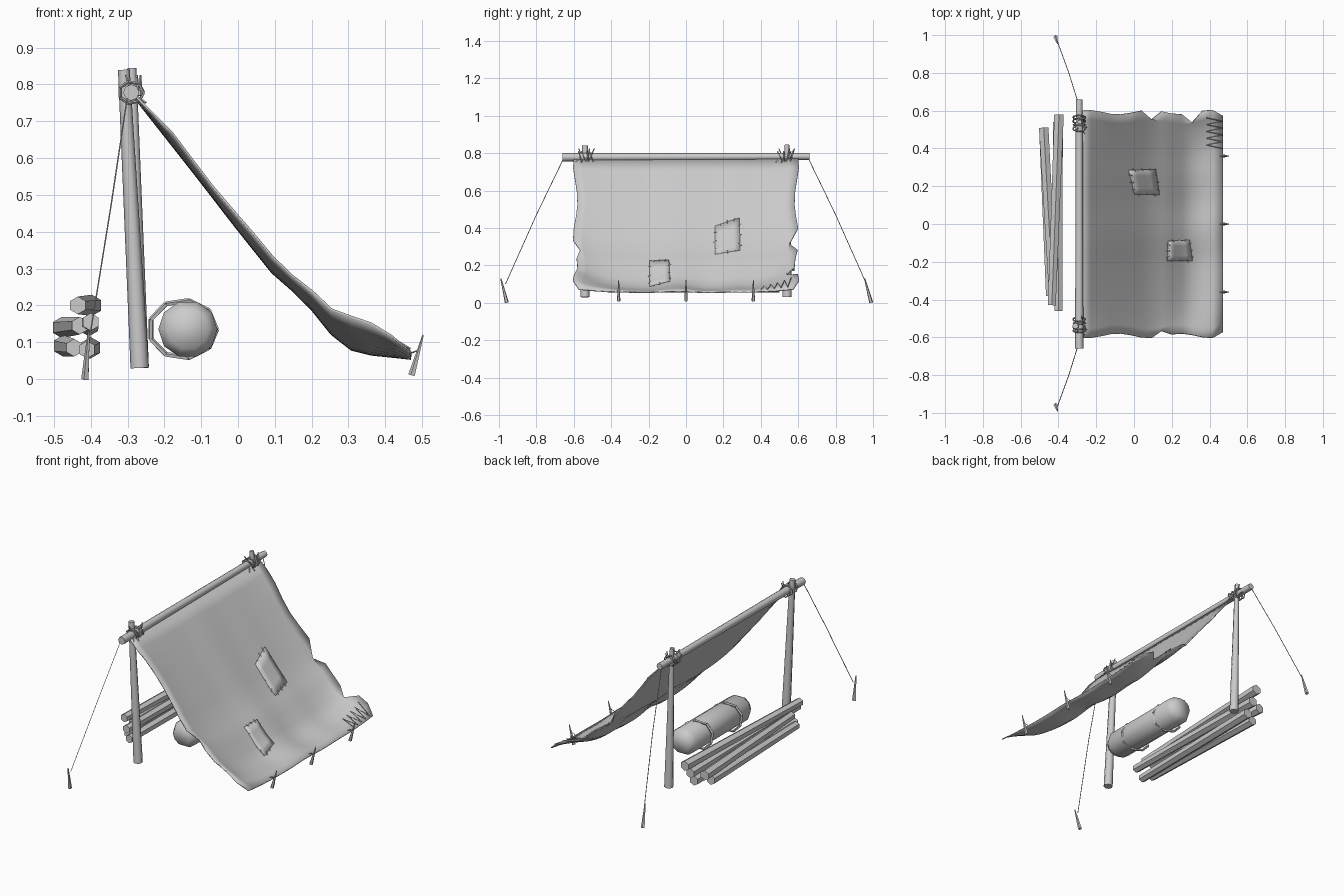
import bpy, bmesh, math, random
from mathutils import Vector

if "Cube" in bpy.data.objects:
    bpy.data.objects.remove(bpy.data.objects["Cube"])
random.seed(4)


def finish(name, bm, angle=40):
    bmesh.ops.recalc_face_normals(bm, faces=bm.faces)
    me = bpy.data.meshes.new(name)
    bm.to_mesh(me)
    bm.free()
    ob = bpy.data.objects.new(name, me)
    bpy.context.collection.objects.link(ob)
    bpy.ops.object.select_all(action='DESELECT')
    ob.select_set(True)
    bpy.context.view_layer.objects.active = ob
    bpy.ops.object.shade_smooth_by_angle(angle=math.radians(angle))
    return ob


def add_rod(bm, p, q, r1, r2=None, n=8):
    p, q = Vector(p), Vector(q)
    d = q - p
    m = d.to_track_quat('Z', 'Y').to_matrix().to_4x4()
    m.translation = (p + q) / 2
    bmesh.ops.create_cone(bm, cap_ends=True, segments=n, radius1=r1,
                          radius2=r1 if r2 is None else r2, depth=d.length, matrix=m)


def rod(name, p, q, r1, r2=None, n=8):
    bm = bmesh.new()
    add_rod(bm, p, q, r1, r2, n)
    return finish(name, bm, 50)


def polyline(name, pts, r, n=4):
    bm = bmesh.new()
    for a, b in zip(pts, pts[1:]):
        add_rod(bm, a, b, r, n=n)
    return finish(name, bm)


def interp(pts, x):
    for (x0, z0), (x1, z1) in zip(pts, pts[1:]):
        if x <= x1:
            return z0 + (z1 - z0) * (x - x0) / (x1 - x0)
    return pts[-1][1]


# Tarp profiles: along the raised side edges and along the sagging middle
SIDE = [(-.285, .775), (-.17, .66), (-.08, .54), (0, .445), (.12, .3), (.2, .245),
        (.25, .2), (.34, .165), (.42, .115), (.47, .075)]
MIDDLE = [(-.285, .77), (-.1, .535), (0, .405), (.1, .28), (.18, .215), (.25, .125),
          (.32, .07), (.47, .055)]


def tarp_z(x, y):
    v = min(1, abs(y) / .6)
    fold = .5 + .5 * math.cos(y * 17 + 1)
    w = max(v ** 4, .25 * fold * (1 - v))
    return interp(SIDE, x) * w + interp(MIDDLE, x) * (1 - w)


def on_tarp(x, y, up=0):
    return Vector((x + up * .7, y, tarp_z(x, y) + up * .7))


# Tarp
bm = bmesh.new()
NX, NY = 14, 24
rows = []
for i in range(NX + 1):
    x = -.285 + .755 * i / NX
    half = .592 + .012 * math.sin(x * 19) - (.025 if i == NX else 0)
    row = []
    for j in range(NY + 1):
        y = half * (2 * j / NY - 1)
        p = on_tarp(x, y)
        if j == NY and i in (7, 11):        # torn notches in the far edge
            p.y -= .05
            p.z -= .02
        if j == 0 and i == 8:
            p.y += .03
        row.append(bm.verts.new(p))
    rows.append(row)
for a, b in zip(rows, rows[1:]):
    for j in range(NY):
        bm.faces.new((a[j], b[j], b[j + 1], a[j + 1]))
tarp = finish("tarp", bm, 60)
sol = tarp.modifiers.new("thickness", 'SOLIDIFY')
sol.thickness = .006
sol.offset = 0


# Sewn patches with small stitches
def patch(name, c):
    bm = bmesh.new()
    n = 4
    c = [Vector(k) for k in c]
    g = [[bm.verts.new(on_tarp(*c[0].lerp(c[1], i / n).lerp(c[3].lerp(c[2], i / n), j / n), .004))
          for j in range(n + 1)] for i in range(n + 1)]
    for i in range(n):
        for j in range(n):
            bm.faces.new((g[i][j], g[i + 1][j], g[i + 1][j + 1], g[i][j + 1]))
    ob = finish(name, bm, 60)
    s = ob.modifiers.new("thickness", 'SOLIDIFY')
    s.thickness = .008
    s.offset = 0
    bm = bmesh.new()
    mid = (c[0] + c[1] + c[2] + c[3]) / 4
    for a, b in zip(c, c[1:] + c[:1]):
        for t in (.2, .5, .8):
            k = a.lerp(b, t)
            add_rod(bm, on_tarp(*k.lerp(mid, .1), .01), on_tarp(*k.lerp(mid, -.12), .004), .002, n=4)
    finish(name + "_stitches", bm)


patch("upper_patch", [(-.03, .285), (.11, .29), (.13, .155), (0, .155)])
patch("lower_patch", [(.18, -.09), (.29, -.085), (.305, -.195), (.175, -.195)])

# Zigzag mending at the corner
polyline("corner_mending", [on_tarp(.375 if k % 2 else .46, .4 + .018 * k, .012) for k in range(10)], .002)

# Ridge pole and two posts
rod("ridge_pole", (-.29, -.66, .778), (-.29, .66, .782), .022, .018)
rod("front_post", (-.267, -.54, .03), (-.31, -.54, .84), .025, .016)
rod("back_post", (-.267, .54, .03), (-.288, .54, .845), .025, .012)

# Rope lashings where the posts meet the ridge
for side, label in ((-1, "front"), (1, "back")):
    yc = side * .535
    for k in range(4):
        ring = []
        tilt = random.uniform(-.5, .5)
        for s in range(8):
            a = math.tau * (s % 7) / 7
            ring.append((-.29 + .034 * math.cos(a), yc - .03 + .02 * k + tilt * .035 * math.sin(a),
                         .778 + .03 * math.sin(a)))
        polyline(f"{label}_lashing_{k}", ring, .004)
    bm = bmesh.new()
    for dy, dx in ((-.03, -.02), (.015, .02), (.035, .01)):
        add_rod(bm, (-.275 + dx / 2, yc + dy * .5, .77), (-.285 + dx, yc + dy * 1.3, .825), .005, .003, 4)
        add_rod(bm, (-.28, yc - dy, .77), (-.27 + dx, yc - dy * 1.6, .75), .004, .003, 4)
    finish(f"{label}_lashing_ends", bm)

    # Guy rope and its peg
    polyline(f"{label}_guy_rope", [(-.3, side * .655, .77), (-.345, side * .8, .47), (-.405, side * .965, .1)], .002)

rod("front_guy_peg", (-.415, -.958, 0), (-.405, -.99, .13), .011, .003, 5)
rod("back_guy_peg", (-.415, .99, 0), (-.405, .955, .13), .011, .003, 5)

# Pegs along the low edge
for k, y in enumerate((-.36, 0, .36)):
    rod(f"tarp_peg_{k}", (.472, y, .01), (.503, y, .12), .01, .002, 5)
    polyline(f"tarp_peg_loop_{k}", [(.455, y, .065), (.49, y, .078)], .002)

# Bedroll with bevelled ends
bm = bmesh.new()
prof = [(-.325, .055), (-.285, .078), (.21, .078), (.25, .055)]
rings = [[bm.verts.new((-.136 + r * 1.03 * math.cos(math.tau * k / 10), y, .135 + r * math.sin(math.tau * k / 10)))
          for k in range(10)] for y, r in prof]
for a, b in zip(rings, rings[1:]):
    for k in range(10):
        bm.faces.new((a[k], a[(k + 1) % 10], b[(k + 1) % 10], b[k]))
bm.faces.new(rings[0])
bm.faces.new(rings[-1])
finish("bedroll", bm, 80)

# Loose straps around the bedroll
for k, y in enumerate((-.17, .1)):
    loop = []
    for s in range(10):
        a = math.tau * (s % 9) / 9
        loop.append((-.15 + .092 * math.cos(a), y + .012 * math.sin(2 * a), .135 + .079 * math.sin(a)))
    polyline(f"bedroll_strap_{k}", loop, .007, 5)

# Stacked firewood logs
logs = [((-.445, -.38, .085), (-.475, .45, .09)), ((-.41, -.42, .08), (-.40, .5, .085)),
        ((-.43, -.36, .145), (-.478, .51, .14)), ((-.40, -.46, .155), (-.405, .54, .145)),
        ((-.435, -.43, .2), (-.397, .58, .2))]
for k, (p, q) in enumerate(logs):
    rod(f"log_{k}", p, q, .024, .029, 6)
